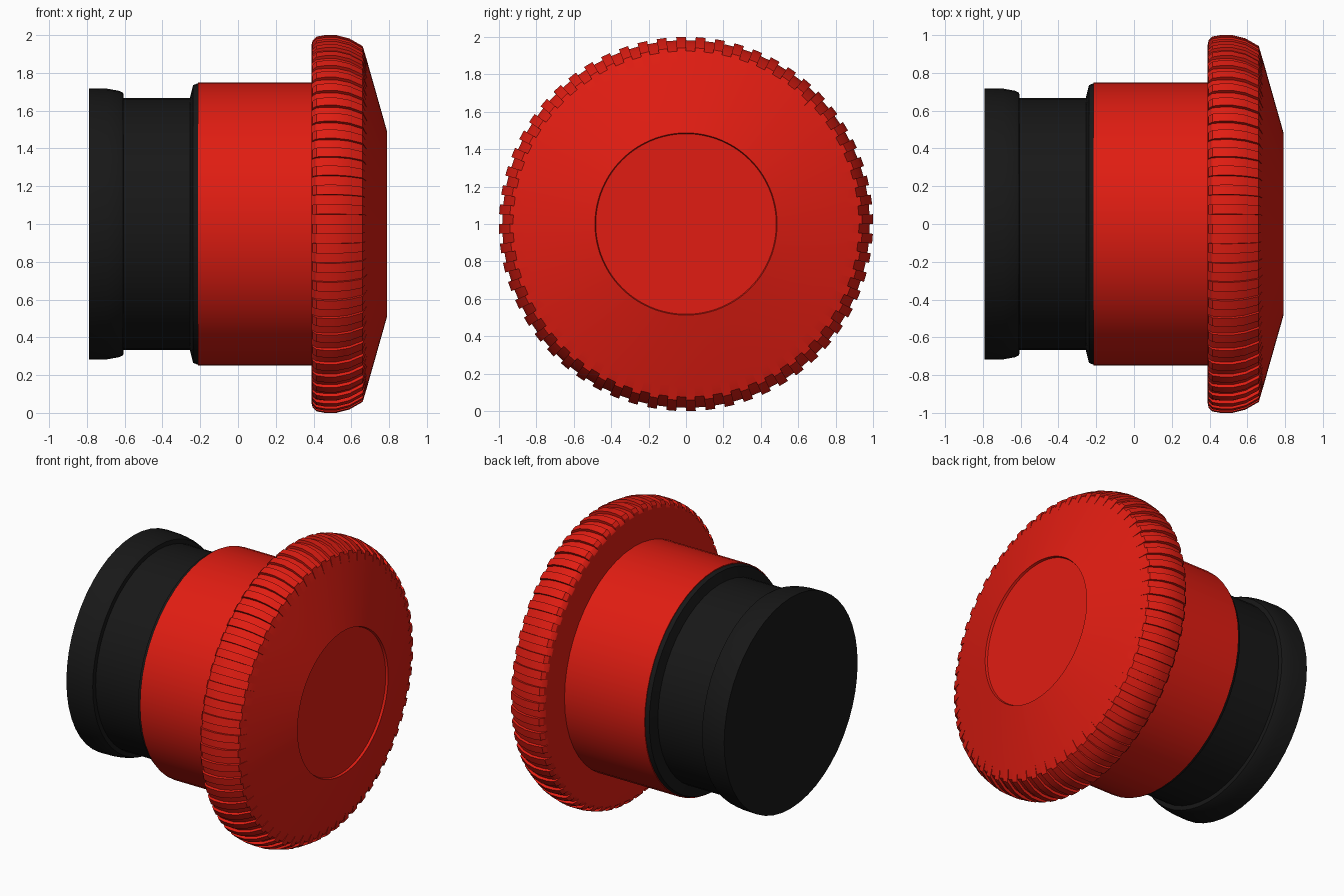
import bpy, bmesh
from math import sin, cos, pi, radians

if "Cube" in bpy.data.objects:
    bpy.data.objects.remove(bpy.data.objects["Cube"])


def material(name, color):
    m = bpy.data.materials.new(name)
    m.diffuse_color = color
    m.use_nodes = True
    m.node_tree.nodes["Principled BSDF"].inputs["Base Color"].default_value = m.diffuse_color
    return m


RED = material("red_plastic", (0.75, 0.012, 0.006, 1))
BLACK = material("black_plastic", (0.009, 0.009, 0.009, 1))


def loft(name, rings, mat):
    """Skin a list of equal rings of points, capping both ends."""
    bm = bmesh.new()
    rows = [[bm.verts.new(p) for p in ring] for ring in rings]
    n = len(rows[0])
    for a, b in zip(rows, rows[1:]):
        for i in range(n):
            j = (i + 1) % n
            bm.faces.new((a[i], a[j], b[j], b[i]))
    bm.faces.new(rows[0])
    bm.faces.new(rows[-1])
    bmesh.ops.remove_doubles(bm, verts=bm.verts, dist=1e-5)
    bmesh.ops.recalc_face_normals(bm, faces=bm.faces)
    me = bpy.data.meshes.new(name)
    bm.to_mesh(me)
    bm.free()
    ob = bpy.data.objects.new(name, me)
    bpy.context.collection.objects.link(ob)
    me.materials.append(mat)
    bpy.ops.object.select_all(action='DESELECT')
    ob.select_set(True)
    bpy.context.view_layer.objects.active = ob
    bpy.ops.object.shade_smooth_by_angle(angle=radians(25))
    return ob


def lathe(name, profile, mat, sides=48):
    """Revolve (x, radius) points about the horizontal axis at z = 1."""
    angles = [2 * pi * i / sides for i in range(sides)]
    return loft(name, [[(x, r * cos(a), 1 + r * sin(a)) for a in angles]
                       for x, r in profile], mat)


# Black mounting base with a retaining groove and collar
lathe("mounting_base", [(-0.79, 0.718), (-0.69, 0.716), (-0.63, 0.705),
                        (-0.608, 0.695), (-0.605, 0.667), (-0.255, 0.667),
                        (-0.238, 0.735), (-0.212, 0.745)], BLACK)

# Red stem behind the button head
lathe("stem", [(-0.213, 0.75), (0.40, 0.75)], RED)

# Button head: knurled rim (x, radius, groove depth), cone face, shallow dish
head = [(0.39, 0.70, 0), (0.39, 0.95, 0), (0.395, 0.972, 0.012),
        (0.415, 0.992, 0.016), (0.46, 1.0, 0.018), (0.52, 1.0, 0.018),
        (0.59, 0.982, 0.018), (0.66, 0.942, 0.018), (0.683, 0.865, 0),
        (0.79, 0.487, 0), (0.775, 0.482, 0)]
STEPS = 120
rings = []
for x, r, depth in head:
    ring = []
    for k in range(STEPS):
        rk = r - depth * (k % 2)
        for a in (2 * pi * k / STEPS, 2 * pi * (k + 1) / STEPS):
            ring.append((x, rk * cos(a), 1 + rk * sin(a)))
    rings.append(ring)

# Skin the head by hand-merging flat rings where both radii coincide
bm = bmesh.new()
rows = [[bm.verts.new(p) for p in ring] for ring in rings]
for a, b in zip(rows, rows[1:]):
    for i in range(len(a)):
        j = (i + 1) % len(a)
        bm.faces.new((a[i], a[j], b[j], b[i]))
bmesh.ops.remove_doubles(bm, verts=bm.verts, dist=1e-5)
bmesh.ops.dissolve_degenerate(bm, edges=bm.edges, dist=1e-5)
bmesh.ops.holes_fill(bm, edges=[e for e in bm.edges if e.is_boundary], sides=0)
bmesh.ops.recalc_face_normals(bm, faces=bm.faces)
mesh = bpy.data.meshes.new("button_head")
bm.to_mesh(mesh)
bm.free()
button = bpy.data.objects.new("button_head", mesh)
bpy.context.collection.objects.link(button)
mesh.materials.append(RED)
bpy.ops.object.select_all(action='DESELECT')
button.select_set(True)
bpy.context.view_layer.objects.active = button
bpy.ops.object.shade_smooth_by_angle(angle=radians(25))
